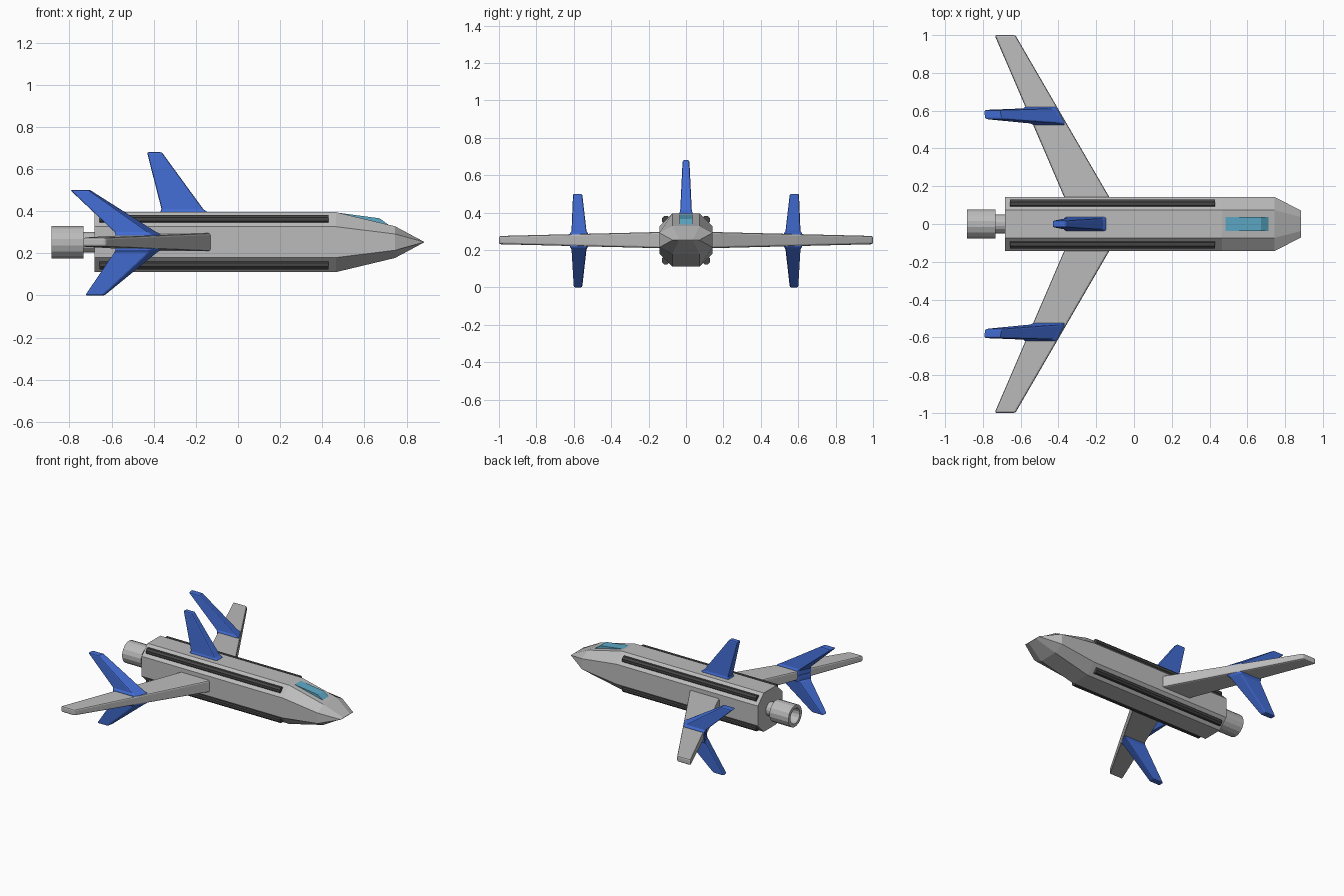
import bpy, bmesh, math
from mathutils import Vector

if "Cube" in bpy.data.objects:
    bpy.data.objects.remove(bpy.data.objects["Cube"])

CZ = 0.253  # height of the body axis


def material(name, rgb):
    m = bpy.data.materials.new(name)
    m.diffuse_color = (*rgb, 1)
    m.use_nodes = True
    m.node_tree.nodes["Principled BSDF"].inputs["Base Color"].default_value = m.diffuse_color
    return m


GREY = material("light_grey", (0.5, 0.5, 0.5))
DARK = material("dark_grey", (0.06, 0.06, 0.06))
BLUE = material("blue", (0.055, 0.15, 0.65))
GLASS = material("teal_glass", (0.11, 0.40, 0.57))


def loft(name, rings, mat, bevel=0.0):
    """Skin a list of equal-length point rings and cap both ends."""
    bm = bmesh.new()
    vs = [[bm.verts.new(p) for p in r] for r in rings]
    n = len(rings[0])
    for a, b in zip(vs, vs[1:]):
        for i in range(n):
            j = (i + 1) % n
            bm.faces.new((a[i], a[j], b[j], b[i]))
    bm.faces.new(vs[0])
    bm.faces.new(vs[-1])
    bmesh.ops.remove_doubles(bm, verts=bm.verts, dist=1e-5)
    bmesh.ops.recalc_face_normals(bm, faces=bm.faces)
    me = bpy.data.meshes.new(name)
    bm.to_mesh(me)
    bm.free()
    me.materials.append(mat)
    ob = bpy.data.objects.new(name, me)
    bpy.context.collection.objects.link(ob)
    if bevel:
        mod = ob.modifiers.new("soft_edges", 'BEVEL')
        mod.width = bevel
        mod.segments = 2
        mod.limit_method = 'ANGLE'
        mod.angle_limit = math.radians(40)
    return ob


def ring(x, r, n, y0=0.0, z0=CZ):
    """Polygon around the x axis."""
    return [(x, y0 + r * math.cos(math.tau * (i + .5) / n),
             z0 + r * math.sin(math.tau * (i + .5) / n)) for i in range(n)]


# fuselage: chamfered box with a chisel nose
def section(x, sy, sz):
    a, c = 0.142, 0.073
    pts = [(a, -c), (a, c), (c, a), (-c, a), (-a, c), (-a, -c), (-c, -a), (c, -a)]
    return [(x, y * sy, CZ + z * sz) for y, z in pts]


loft("fuselage", [section(-0.682, 1, 1), section(0.466, 1, 1),
                  section(0.745, 1, 0.53), section(0.883, 0.51, 0.01)], GREY)

# engine neck and hollow nozzle
loft("engine_neck", [ring(-0.76, 0.05, 16), ring(-0.67, 0.05, 16)], GREY)
loft("engine_nozzle", [ring(-0.80, 0.05, 16), ring(-0.885, 0.055, 16),
                       ring(-0.885, 0.079, 16), ring(-0.732, 0.079, 16),
                       ring(-0.732, 0.04, 16)], GREY)

# dark rails along the four chamfers
for sy, ys in ((1, "left"), (-1, "right")):
    for sz, zs in ((1, "upper"), (-1, "lower")):
        loft(f"{zs}_{ys}_rail", [ring(x, 0.023, 8, sy * 0.108, CZ + sz * 0.108)
                                 for x in (-0.657, 0.43)], DARK)

# canopy wedge
def canopy_ring(y):
    return [(0.485, y, 0.391), (0.672, y, 0.366), (0.712, y, 0.337),
            (0.68, y, 0.32), (0.50, y, 0.37)]


loft("canopy", [canopy_ring(-0.036), canopy_ring(0.036)], GLASS)

# tail fin with a small flare at its root
def fin_ring(z, back, front, half):
    return [(back, -half, z), (front, -half, z), (front, half, z), (back, half, z)]


loft("tail_fin", [fin_ring(0.38, -0.375, -0.14, 0.036), fin_ring(0.397, -0.368, -0.148, 0.036),
                  fin_ring(0.41, -0.363, -0.165, 0.031), fin_ring(0.68, -0.432, -0.362, 0.018)],
     BLUE, 0.008)


# swept wings, each with an upper and a lower fin
def wing_ring(s, y, back, front, half):
    return [(back, s * y, CZ - half), (front, s * y, CZ - half),
            (front, s * y, CZ + half), (back, s * y, CZ + half)]


def wing_fin_ring(s, z, inner, outer):
    (yi, bi, fi), (yo, bo, fo) = inner, outer
    return [(bi, s * yi, z), (fi, s * yi, z), (fo, s * yo, z), (bo, s * yo, z)]


for s, side in ((1, "left"), (-1, "right")):
    loft(f"{side}_wing", [wing_ring(s, 0.10, -0.352, -0.11, 0.043),
                          wing_ring(s, 0.15, -0.373, -0.135, 0.043),
                          wing_ring(s, 1.0, -0.738, -0.628, 0.022)], GREY, 0.01)
    loft(f"{side}_upper_fin",
         [wing_fin_ring(s, CZ, (0.525, -0.54, -0.362), (0.62, -0.585, -0.41)),
          wing_fin_ring(s, 0.29, (0.525, -0.54, -0.362), (0.62, -0.585, -0.41)),
          wing_fin_ring(s, 0.302, (0.532, -0.555, -0.385), (0.612, -0.59, -0.43)),
          wing_fin_ring(s, 0.50, (0.555, -0.792, -0.70), (0.604, -0.797, -0.71))], BLUE, 0.008)
    loft(f"{side}_lower_fin",
         [wing_fin_ring(s, CZ, (0.525, -0.54, -0.362), (0.62, -0.585, -0.41)),
          wing_fin_ring(s, 0.216, (0.525, -0.54, -0.362), (0.62, -0.585, -0.41)),
          wing_fin_ring(s, 0.204, (0.532, -0.555, -0.38), (0.612, -0.59, -0.42)),
          wing_fin_ring(s, 0.0, (0.555, -0.722, -0.632), (0.60, -0.726, -0.64))], BLUE, 0.008)
